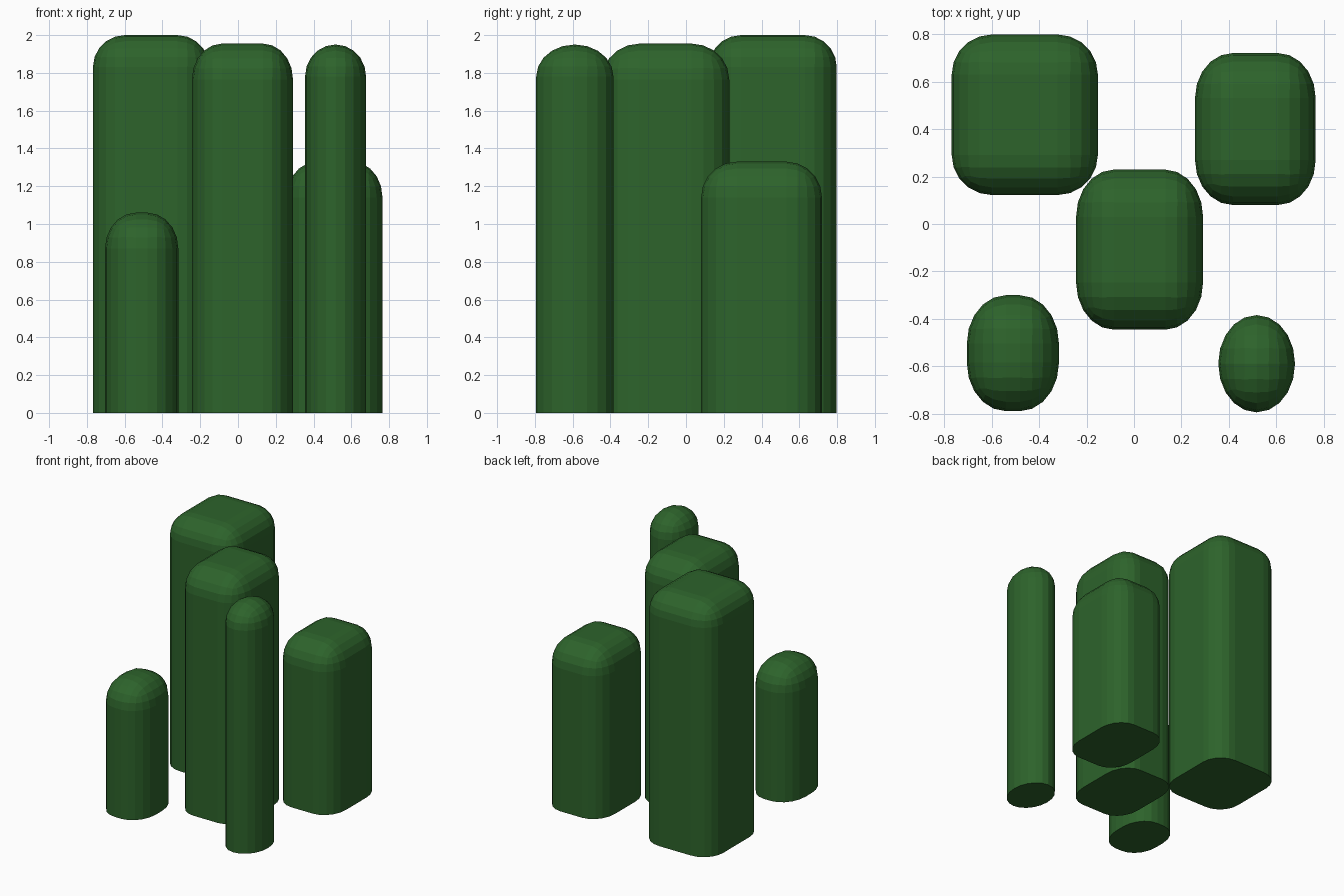
import bpy, bmesh

if "Cube" in bpy.data.objects:
    bpy.data.objects.remove(bpy.data.objects["Cube"])

green = bpy.data.materials.new("green")
green.diffuse_color = (0.026, 0.125, 0.024, 1)
green.use_nodes = True
green.node_tree.nodes["Principled BSDF"].inputs["Base Color"].default_value = green.diffuse_color


def rounded_pillar(name, x0, x1, y0, y1, top, radii):
    """Box with a flat base; its upright and top edges are rounded by (rx, ry, rz)."""
    size = [(x1 - x0) / radii[0], (y1 - y0) / radii[1], top / radii[2]]
    bm = bmesh.new()
    bmesh.ops.create_cube(bm, size=1)
    bmesh.ops.translate(bm, verts=bm.verts, vec=(0, 0, 0.5))
    bmesh.ops.scale(bm, verts=bm.verts, vec=size)
    edges = [e for e in bm.edges if max(v.co.z for v in e.verts) > 0.01]
    bmesh.ops.bevel(bm, geom=edges, offset=0.995, offset_type='OFFSET',
                    segments=5, profile=0.5, affect='EDGES')
    bmesh.ops.scale(bm, verts=bm.verts, vec=radii)
    bmesh.ops.translate(bm, verts=bm.verts, vec=((x0 + x1) / 2, (y0 + y1) / 2, 0))
    bmesh.ops.remove_doubles(bm, verts=bm.verts, dist=0.0005)
    bmesh.ops.recalc_face_normals(bm, faces=bm.faces)
    mesh = bpy.data.meshes.new(name)
    bm.to_mesh(mesh)
    bm.free()
    mesh.materials.append(green)
    bpy.context.collection.objects.link(bpy.data.objects.new(name, mesh))


# Three broad pillars
rounded_pillar("back_left_pillar", -0.768, -0.152, 0.122, 0.798, 2.0, (0.17, 0.17, 0.17))
rounded_pillar("back_right_pillar", 0.257, 0.765, 0.08, 0.72, 1.33, (0.16, 0.19, 0.19))
rounded_pillar("centre_pillar", -0.244, 0.291, -0.445, 0.229, 1.955, (0.16, 0.20, 0.19))

# Two slim pillars with domed tops
rounded_pillar("front_left_pillar", -0.704, -0.316, -0.788, -0.30, 1.06, (0.165, 0.205, 0.19))
rounded_pillar("front_right_pillar", 0.355, 0.678, -0.793, -0.384, 1.95, (0.161, 0.204, 0.17))
